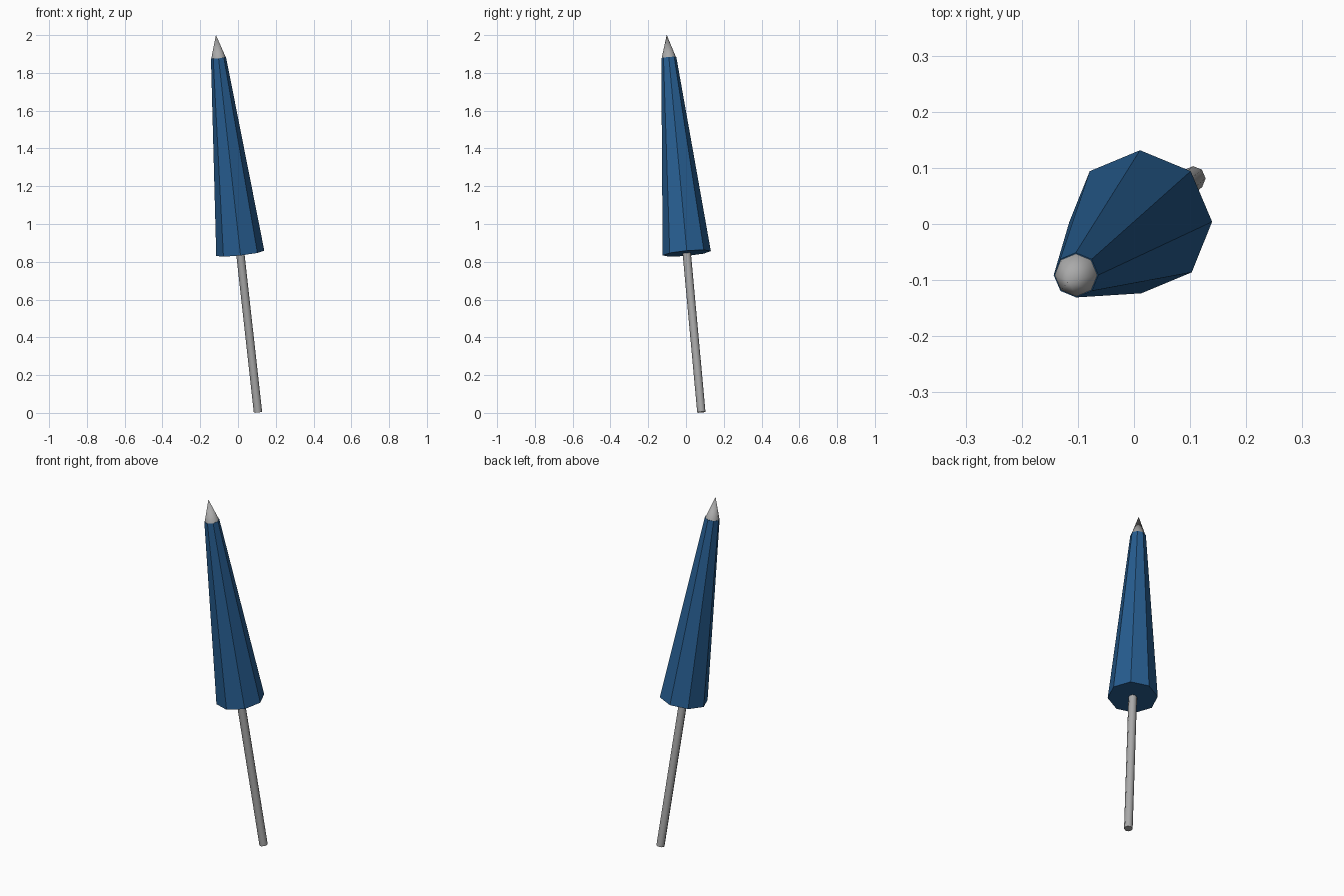
import bpy
import math
from mathutils import Euler, Matrix, Vector

default = bpy.data.objects.get("Cube")
if default:
    bpy.data.objects.remove(default, do_unlink=True)


def make_material(name, color):
    mat = bpy.data.materials.new(name)
    mat.use_nodes = True
    mat.diffuse_color = (*color, 1)
    mat.node_tree.nodes["Principled BSDF"].inputs["Base Color"].default_value = (*color, 1)
    return mat


blue = make_material("blue fabric", (0.02, 0.11, 0.28))
grey = make_material("grey metal", (0.40, 0.40, 0.40))

# Shared leaning axis, with its origin at the canopy hem
lean = Matrix.Translation(Vector((0.012, 0.004, 0.845))) @ \
    Euler((0.091, -0.111, 0)).to_matrix().to_4x4()


def tapered_part(name, sides, r_low, r_high, low, high, mat, smooth=False):
    """Cone or cylinder between two distances along the leaning axis."""
    bpy.ops.mesh.primitive_cone_add(vertices=sides, radius1=r_low, radius2=r_high,
                                    depth=high - low)
    obj = bpy.context.object
    obj.name = name
    obj.data.transform(Matrix.Translation((0, 0, (low + high) / 2)))
    obj.matrix_world = lean
    obj.data.materials.append(mat)
    if smooth:
        bpy.ops.object.shade_smooth_by_angle(angle=math.radians(62))
    return obj


# Folded canopy, pole and pointed ferrule
tapered_part("folded_canopy", 8, 0.128, 0.04, 0, 1.046, blue)
tapered_part("pole", 8, 0.022, 0.022, -0.85, 1.04, grey, smooth=True)
tapered_part("ferrule", 8, 0.04, 0, 1.04, 1.168, grey, smooth=True)
